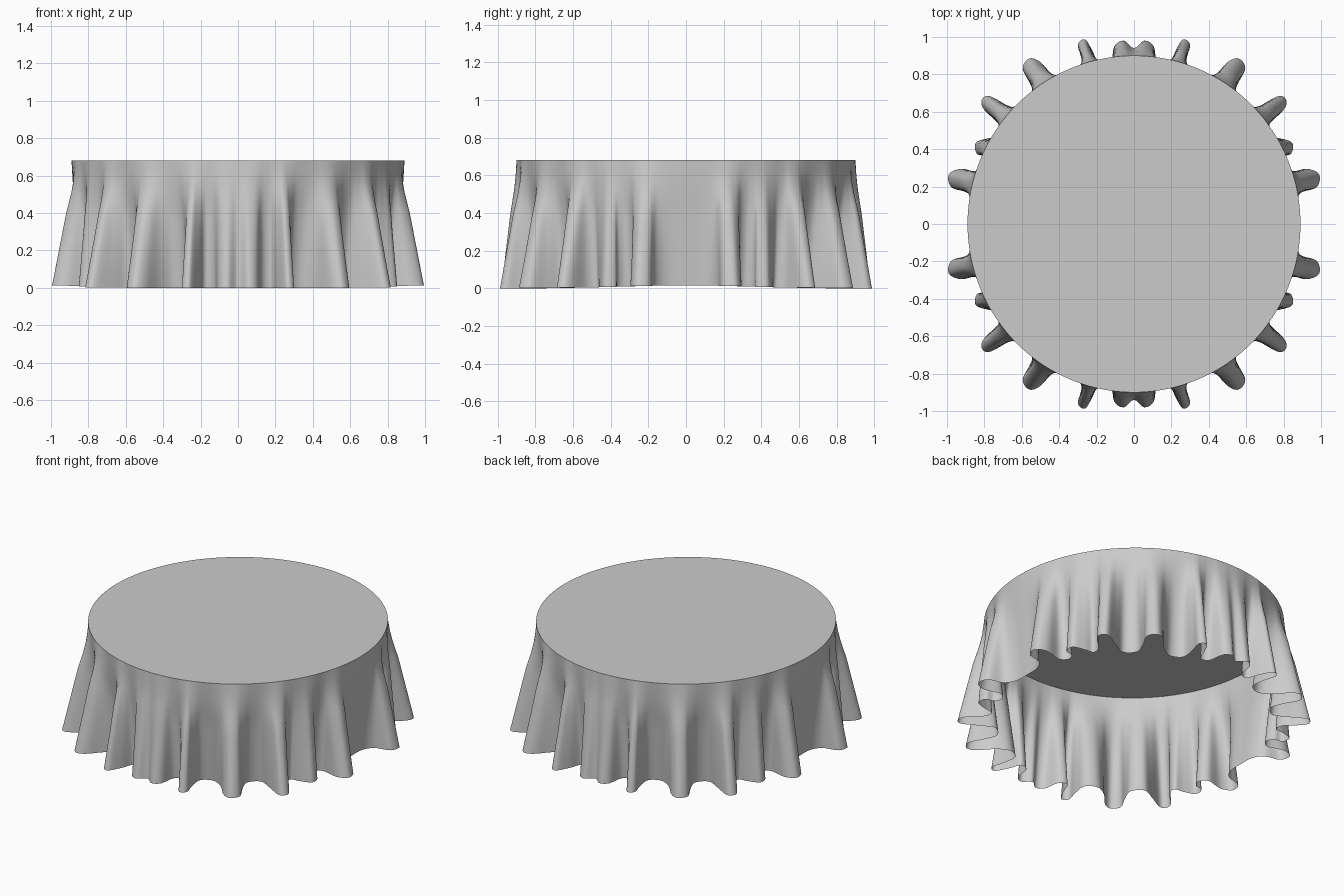
import bpy, bmesh
from math import atan2, cos, sin, pi
from mathutils import Vector

if "Cube" in bpy.data.objects:
    bpy.data.objects.remove(bpy.data.objects["Cube"])

TOP, RX, RY = 0.68, 0.89, 0.90   # table top height and rim radii
SUB, ROWS = 5, 12                # samples per hem point, rows down the skirt

# One quarter of the folded hem, from +x round to +y
quarter = [(0.83, 0), (0.835, 0.10), (0.88, 0.165), (0.975, 0.195), (0.99, 0.265),
           (0.92, 0.295), (0.81, 0.27), (0.765, 0.31), (0.785, 0.36), (0.84, 0.375),
           (0.845, 0.435), (0.77, 0.46), (0.71, 0.47), (0.72, 0.53), (0.80, 0.61),
           (0.815, 0.66), (0.775, 0.685), (0.67, 0.63), (0.58, 0.59), (0.52, 0.65),
           (0.55, 0.74), (0.595, 0.83), (0.56, 0.885), (0.50, 0.865), (0.42, 0.78),
           (0.34, 0.74), (0.27, 0.78), (0.28, 0.88), (0.30, 0.96), (0.26, 0.985),
           (0.215, 0.91), (0.18, 0.83), (0.125, 0.85), (0.105, 0.95), (0.055, 0.98),
           (0, 0.94)]
half = quarter + [(-x, y) for x, y in quarter[-2::-1]]
hem_pts = [Vector(p) for p in half + [(x, -y) for x, y in half[-2:0:-1]]]


def closed_spline(pts, sub):
    """Catmull-Rom samples of a closed loop."""
    out, n = [], len(pts)
    for i in range(n):
        a, b, c, d = (pts[(i + k) % n] for k in (-1, 0, 1, 2))
        for s in range(sub):
            t = s / sub
            out.append(0.5 * (2 * b + (c - a) * t + (2 * a - 5 * b + 4 * c - d) * t * t
                              + (3 * b - a - 3 * c + d) * t ** 3))
    return out


hem = closed_spline(hem_pts, SUB)
N = len(hem)

# Rim angles: hem angles smoothed so they advance evenly round the circle
off = []
for i, p in enumerate(hem):
    d = atan2(p.y, p.x) - 2 * pi * i / N
    off.append((d + pi) % (2 * pi) - pi)
W = 2 * SUB
rim = [2 * pi * i / N + sum(off[(i + k) % N] for k in range(-W, W + 1)) / (2 * W + 1)
       for i in range(N)]

bm = bmesh.new()
rows = []
for r in range(ROWS + 1):
    d = r / ROWS
    t = d - 0.06 * sin(pi * min(1, d * 2.5)) if d < 0.4 else d
    row = []
    for a, h in zip(rim, hem):
        top = Vector((RX * cos(a), RY * sin(a)))
        p = top.lerp(h, t)
        low = 0.015 * abs(cos(a)) ** 6
        row.append(bm.verts.new((p.x, p.y, TOP + (low - TOP) * d)))
    rows.append(row)

# Draped skirt and flat top
for u, l in zip(rows, rows[1:]):
    for i in range(N):
        j = (i + 1) % N
        bm.faces.new((u[i], l[i], l[j], u[j]))
bm.faces.new(rows[0])

mesh = bpy.data.meshes.new("tablecloth")
bm.to_mesh(mesh)
bm.free()
cloth = bpy.data.objects.new("tablecloth", mesh)
bpy.context.collection.objects.link(cloth)
bpy.context.view_layer.objects.active = cloth
cloth.select_set(True)
bpy.ops.object.shade_smooth_by_angle(angle=0.9)
